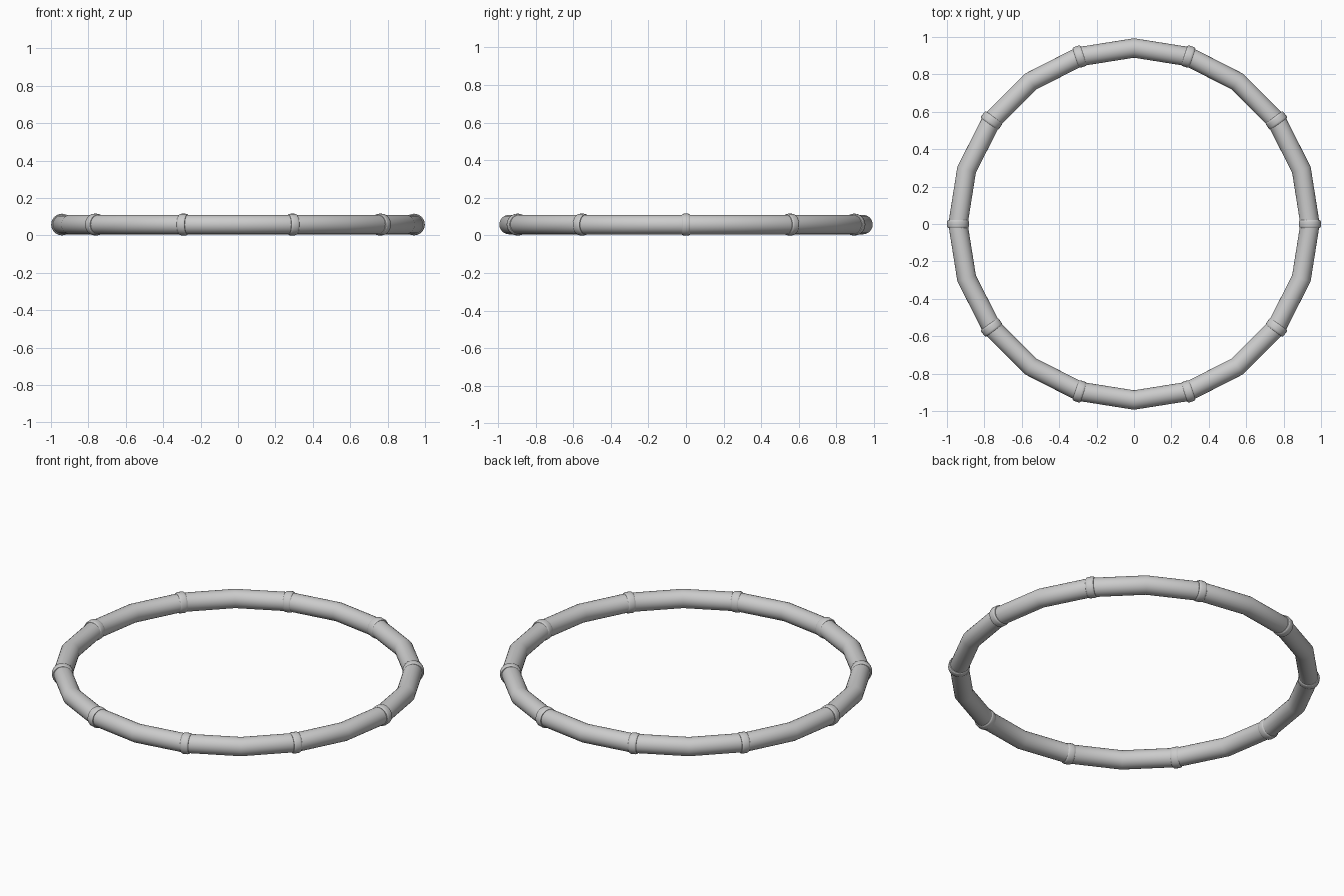
import bpy, bmesh, math
from mathutils import Vector

if "Cube" in bpy.data.objects:
    bpy.data.objects.remove(bpy.data.objects["Cube"])

R, TUBE_R, COLLAR_R, Z = 0.941, 0.052, 0.058, 0.058
SIDES, BENDS = 24, 20

grey = bpy.data.materials.new("grey")
grey.diffuse_color = (0.6, 0.6, 0.6, 1)
grey.use_nodes = True
grey.node_tree.nodes["Principled BSDF"].inputs["Base Color"].default_value = grey.diffuse_color


def finish(bm, name):
    """Turn a bmesh into a smooth shaded grey object."""
    bmesh.ops.recalc_face_normals(bm, faces=bm.faces)
    mesh = bpy.data.meshes.new(name)
    bm.to_mesh(mesh)
    bm.free()
    obj = bpy.data.objects.new(name, mesh)
    bpy.context.collection.objects.link(obj)
    mesh.materials.append(grey)
    bpy.ops.object.select_all(action='DESELECT')
    obj.select_set(True)
    bpy.context.view_layer.objects.active = obj
    bpy.ops.object.shade_smooth_by_angle(angle=math.radians(40))
    return obj


def add_loop(bm, angle, radius, along=0.0):
    """Circular section standing across the ring at the given angle."""
    out = Vector((math.cos(angle), math.sin(angle), 0))
    tangent = Vector((-out.y, out.x, 0))
    loop = []
    for i in range(SIDES):
        a = math.tau * i / SIDES
        loop.append(bm.verts.new(out * (R + radius * math.cos(a)) + tangent * along
                                 + Vector((0, 0, Z + radius * math.sin(a)))))
    return loop


def bridge(bm, loops):
    """Skin a closed series of section loops."""
    for a, b in zip(loops, loops[1:] + loops[:1]):
        for i in range(SIDES):
            j = (i + 1) % SIDES
            bm.faces.new((a[i], a[j], b[j], b[i]))


# Bent bamboo-like tube: twenty straight lengths
bm = bmesh.new()
bridge(bm, [add_loop(bm, math.tau * k / BENDS, TUBE_R) for k in range(BENDS)])
finish(bm, "ring_tube")

# Rounded collar at every second bend: (offset along the tube, radius)
profile = [(-0.022, 0.046), (-0.022, 0.053), (-0.018, 0.0565), (-0.011, COLLAR_R),
           (0.011, COLLAR_R), (0.018, 0.0565), (0.022, 0.053), (0.022, 0.046)]
for k in range(0, BENDS, 2):
    bm = bmesh.new()
    bridge(bm, [add_loop(bm, math.tau * k / BENDS, r, s) for s, r in profile])
    finish(bm, f"collar_{k // 2 + 1}")
